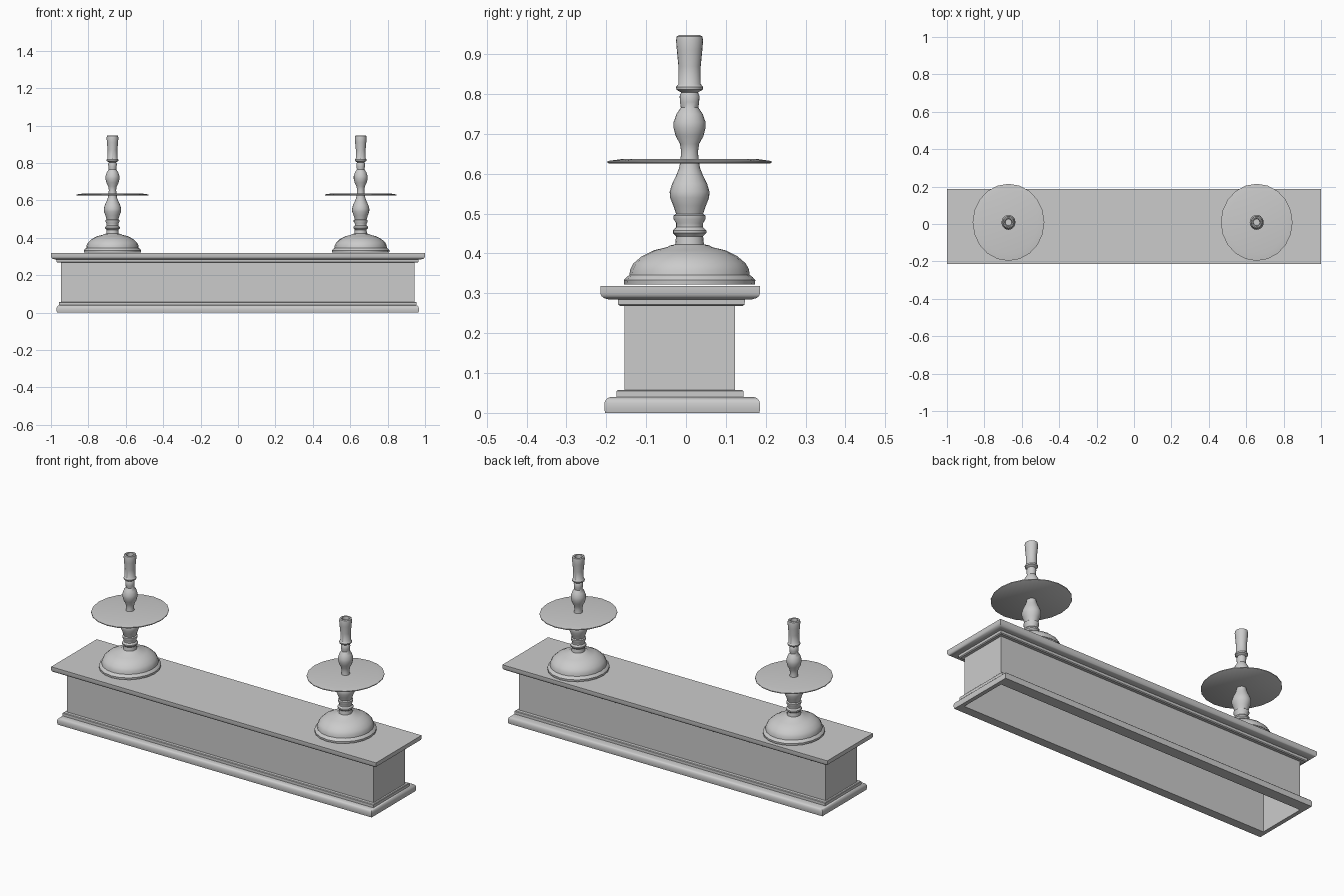
import bpy, bmesh, math

if "Cube" in bpy.data.objects:
    bpy.data.objects.remove(bpy.data.objects["Cube"])


def finish(name, bm, angle):
    bmesh.ops.recalc_face_normals(bm, faces=bm.faces)
    me = bpy.data.meshes.new(name)
    bm.to_mesh(me)
    bm.free()
    ob = bpy.data.objects.new(name, me)
    bpy.context.collection.objects.link(ob)
    bpy.ops.object.select_all(action='DESELECT')
    ob.select_set(True)
    bpy.context.view_layer.objects.active = ob
    bpy.ops.object.shade_smooth_by_angle(angle=math.radians(angle))
    return ob


def bridge(bm, loops):
    for a, b in zip(loops, loops[1:]):
        n = len(a)
        for i in range(n):
            j = (i + 1) % n
            bm.faces.new((a[i], a[j], b[j], b[i]))


def rect_loft(name, rings, cap_top=False):
    """Rings are (x0, x1, y0, y1, z) rectangles joined in order."""
    bm = bmesh.new()
    loops = [[bm.verts.new(p) for p in
              ((x0, y0, z), (x1, y0, z), (x1, y1, z), (x0, y1, z))]
             for x0, x1, y0, y1, z in rings]
    bridge(bm, loops)
    if cap_top:
        bm.faces.new(loops[-1])
    return finish(name, bm, 35)


def inset(rect, profile):
    x0, x1, y0, y1 = rect
    return [(x0 + d, x1 - d, y0 + d, y1 - d, z) for d, z in profile]


def lathe(name, profile, sides, location, cap_ends=False):
    bm = bmesh.new()
    loops = []
    for r, z in profile:
        loops.append([bm.verts.new((r / 1.075 * math.cos(2 * math.pi * i / sides),
                                    r * math.sin(2 * math.pi * i / sides), z))
                      for i in range(sides)])
    bridge(bm, loops)
    bm.faces.new(loops[-1])
    if cap_ends:
        bm.faces.new(loops[0])
    ob = finish(name, bm, 40)
    ob.location = location
    return ob


# Plinth, hollow body and cornice
BODY = (-0.946, 0.943, -0.154, 0.123)
PLINTH = (-0.97, 0.967, -0.205, 0.186)
STEP = (-0.946 - 0.012, 0.955, -0.174, 0.144)
NECK = (-0.972, 0.966, -0.171, 0.148)
TOP = (-1.0, 1.0, -0.215, 0.186)

rect_loft("body", inset(BODY, [(0, 0), (0, 0.285)]))
rect_loft("plinth", inset(BODY, [(0, 0)]) +
          inset(PLINTH, [(0.002, 0), (0, 0.01), (0, 0.024), (0.003, 0.032),
                         (0.008, 0.037), (0.016, 0.04)]) +
          inset(STEP, [(0, 0.04), (0, 0.055), (0.003, 0.058)]) +
          inset(BODY, [(0, 0.058)]))
rect_loft("cornice", inset(BODY, [(0, 0.27)]) +
          inset(NECK, [(0.006, 0.268), (0.001, 0.272), (0, 0.285)]) +
          inset(TOP, [(0.02, 0.285), (0.009, 0.288), (0.003, 0.293),
                      (0, 0.3), (0, 0.318)]), cap_top=True)

# Turned candlestick profile (radius, height)
STEM = [(0.164, 0.322), (0.165, 0.333), (0.158, 0.341), (0.151, 0.346),
        (0.149, 0.36), (0.141, 0.375), (0.12, 0.393), (0.09, 0.408),
        (0.056, 0.416), (0.05, 0.42), (0.036, 0.423), (0.034, 0.443),
        (0.042, 0.451), (0.042, 0.458), (0.034, 0.466), (0.034, 0.476),
        (0.04, 0.486), (0.04, 0.495), (0.034, 0.499), (0.041, 0.52),
        (0.049, 0.54), (0.05, 0.555), (0.044, 0.575), (0.033, 0.597),
        (0.026, 0.615), (0.023, 0.635), (0.021, 0.655), (0.024, 0.675),
        (0.035, 0.695), (0.04, 0.715), (0.04, 0.73), (0.033, 0.75),
        (0.022, 0.766), (0.024, 0.78), (0.025, 0.795), (0.021, 0.804),
        (0.033, 0.811), (0.034, 0.818), (0.028, 0.825), (0.028, 0.87),
        (0.032, 0.91), (0.034, 0.935), (0.032, 0.945), (0.026, 0.948),
        (0.02, 0.946), (0.018, 0.925)]
PLATE = [(0.203, 0.626), (0.206, 0.628), (0.206, 0.632), (0.17, 0.637)]

for side, x in (("left", -0.671), ("right", 0.656)):
    lathe(side + "_candlestick", STEM, 20, (x, 0.009, 0))
    lathe(side + "_drip_plate", PLATE, 20, (x, 0.009, 0), cap_ends=True)
